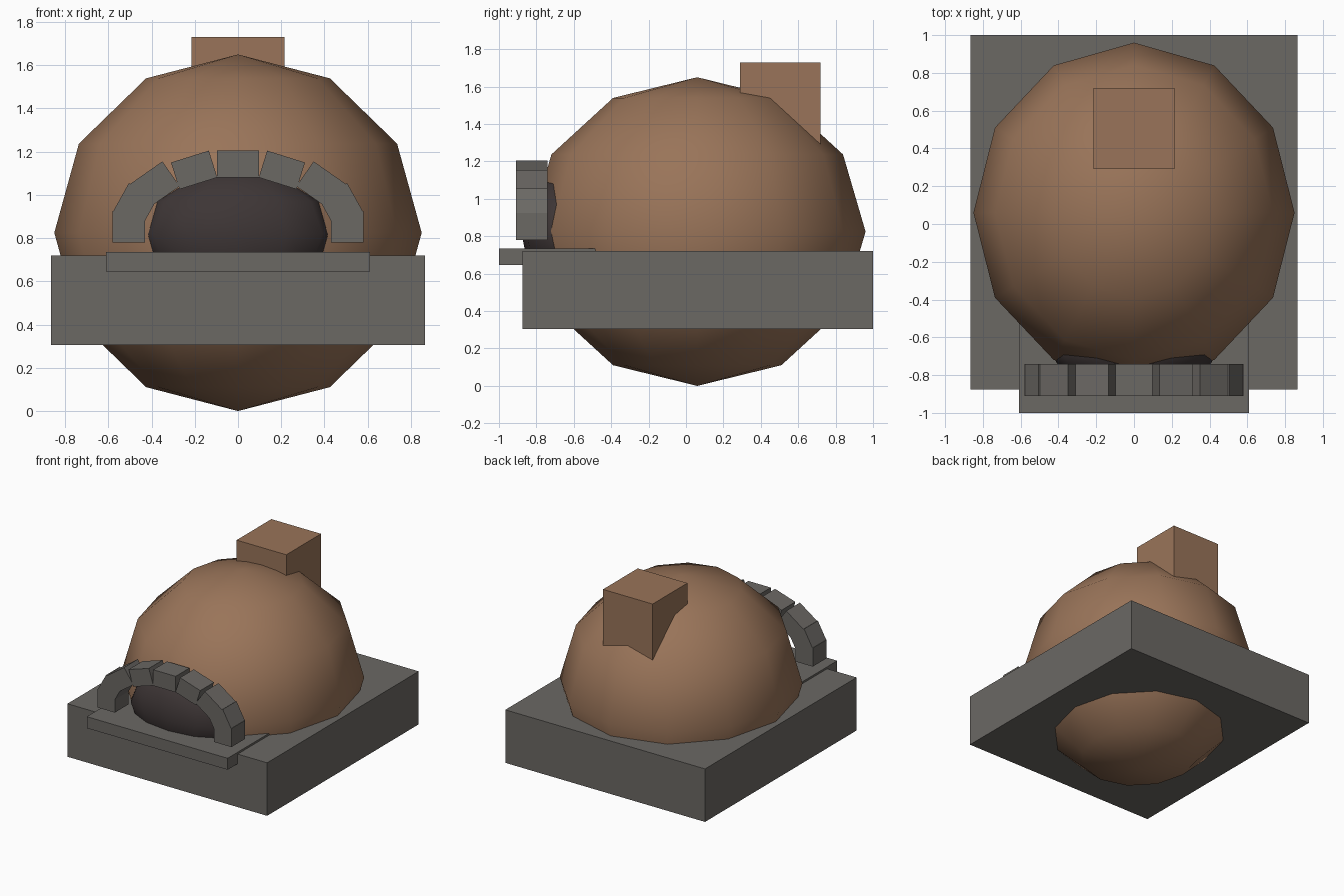
import bpy, bmesh
from math import radians
from mathutils import Vector

if "Cube" in bpy.data.objects:
    bpy.data.objects.remove(bpy.data.objects["Cube"], do_unlink=True)


def material(name, rgb):
    mat = bpy.data.materials.new(name)
    mat.use_nodes = True
    colour = (*rgb, 1)
    mat.diffuse_color = colour
    node = next(n for n in mat.node_tree.nodes if n.type == "BSDF_PRINCIPLED")
    node.inputs["Base Color"].default_value = colour
    return mat


clay = material("brown clay", (0.32, 0.175, 0.10))
stone = material("grey stone", (0.147, 0.138, 0.127))
soot = material("dark soot", (0.047, 0.036, 0.036))


def add_object(name, bm, mat):
    bmesh.ops.recalc_face_normals(bm, faces=bm.faces[:])
    mesh = bpy.data.meshes.new(name)
    bm.to_mesh(mesh)
    bm.free()
    mesh.materials.append(mat)
    obj = bpy.data.objects.new(name, mesh)
    bpy.context.collection.objects.link(obj)
    return obj


def box(name, low, high, mat):
    low, high = Vector(low), Vector(high)
    bm = bmesh.new()
    bmesh.ops.create_cube(bm, size=1)
    for v in bm.verts:
        v.co = (low + high) / 2 + v.co * (high - low)
    return add_object(name, bm, mat)


def ball(name, centre, radii, mat):
    bm = bmesh.new()
    bmesh.ops.create_uvsphere(bm, u_segments=12, v_segments=6, radius=1)
    for v in bm.verts:
        v.co = Vector(centre) + v.co * Vector(radii)
    for f in bm.faces:
        f.smooth = True
    return add_object(name, bm, mat)


def arch_stone(name, start, end, depth, side):
    """Block whose outer edge runs from start to end in the x-z plane."""
    a, b = Vector(start), Vector(end)
    d = (b - a).normalized()
    inward = Vector((d.y, -d.x)) * depth
    bm = bmesh.new()
    verts = [bm.verts.new((p.x * side, -0.91, p.y))
             for p in (a, b, b + inward, a + inward)]
    face = bm.faces.new(verts)
    out = bmesh.ops.extrude_face_region(bm, geom=[face])
    moved = [g for g in out["geom"] if isinstance(g, bmesh.types.BMVert)]
    bmesh.ops.translate(bm, verts=moved, vec=(0, 0.17, 0))
    return add_object(name, bm, stone)


# Base, hearth ledge and chimney
box("base_slab", (-0.865, -0.875, 0.305), (0.865, 1, 0.72), stone)
box("hearth_ledge", (-0.61, -1, 0.645), (0.61, -0.48, 0.735), stone)
box("chimney", (-0.215, 0.29, 1.22), (0.215, 0.72, 1.73), clay)

# Dome and sooty mouth
ball("oven_dome", (0, 0.06, 0.825), (0.85, 0.9, 0.825), clay)
ball("oven_mouth", (0, -0.66, 0.82), (0.45, 0.22, 0.3), soot)

# Stone arch around the mouth, mirrored about the keystone
arch_stone("keystone", (-0.097, 1.205), (0.097, 1.205), 0.125, 1)
blocks = [
    ((-0.58, 0.78), (-0.58, 0.925), 0.15),
    ((-0.58, 0.92), (-0.505, 1.055), 0.15),
    ((-0.5, 1.05), (-0.35, 1.155), 0.14),
    ((-0.31, 1.15), (-0.135, 1.205), 0.13),
]
for label, side in (("right", 1), ("left", -1)):
    for i, (start, end, depth) in enumerate(blocks, 1):
        arch_stone(f"arch_stone_{label}_{i}", start, end, depth, side)
